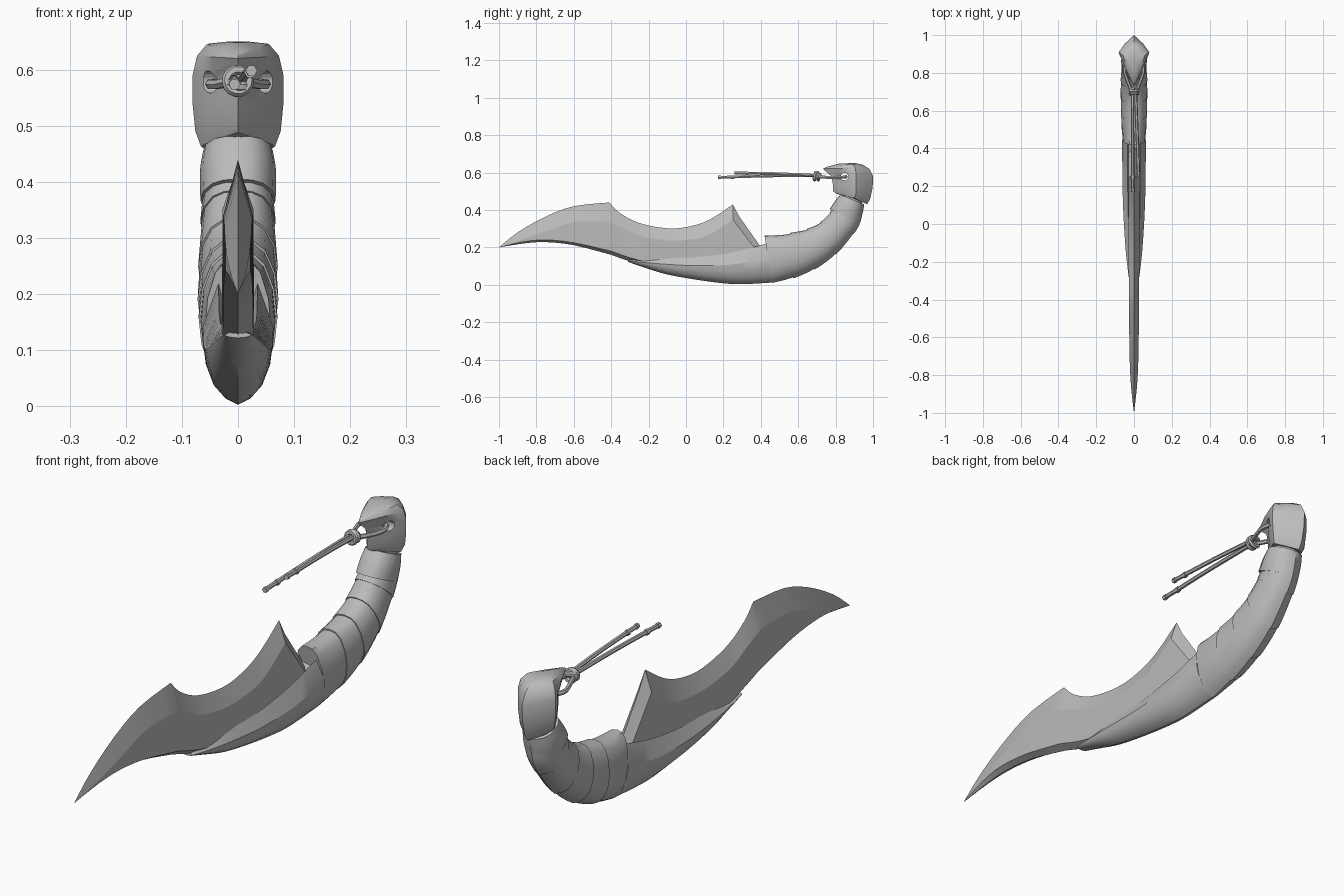
import bpy, bmesh, math
from mathutils import Vector

cube = bpy.data.objects.get("Cube")
if cube:
    bpy.data.objects.remove(cube, do_unlink=True)

grey = bpy.data.materials.new("plain grey")
grey.use_nodes = True
grey.diffuse_color = (0.5, 0.5, 0.5, 1)
grey.node_tree.nodes["Principled BSDF"].inputs["Base Color"].default_value = (0.5, 0.5, 0.5, 1)


def finish(obj, angle=30):
    obj.data.materials.clear()
    obj.data.materials.append(grey)
    bpy.ops.object.select_all(action="DESELECT")
    obj.select_set(True)
    bpy.context.view_layer.objects.active = obj
    bpy.ops.object.shade_smooth_by_angle(angle=math.radians(angle))
    return obj


def spline(stations, steps):
    """Smooth curve through equal-length number rows."""
    rows, last = [], len(stations) - 1
    for i in range(last):
        quad = [stations[max(0, min(last, i + k))] for k in (-1, 0, 1, 2)]
        for s in range(steps):
            t = s / steps
            rows.append([0.5 * (2 * b + (c - a) * t + (2 * a - 5 * b + 4 * c - d) * t * t
                                + (3 * b - a - 3 * c + d) * t ** 3) for a, b, c, d in zip(*quad)])
    return rows + [list(stations[-1])]


def loft(name, rings, angle=30):
    """Skin closed rings of points and cap both ends."""
    bm = bmesh.new()
    loops = [[bm.verts.new(p) for p in ring] for ring in rings]
    n = len(loops[0])
    for a, b in zip(loops, loops[1:]):
        for i in range(n):
            bm.faces.new((a[i], a[(i + 1) % n], b[(i + 1) % n], b[i]))
    bm.faces.new(loops[0])
    bm.faces.new(loops[-1])
    bmesh.ops.remove_doubles(bm, verts=bm.verts, dist=0.0004)
    bmesh.ops.recalc_face_normals(bm, faces=bm.faces)
    mesh = bpy.data.meshes.new(name)
    bm.to_mesh(mesh)
    bm.free()
    obj = bpy.data.objects.new(name, mesh)
    bpy.context.collection.objects.link(obj)
    return finish(obj, angle)


def mirrored(half):
    """Close a half ring whose first and last points lie on x = 0."""
    return half + [Vector((-p.x, p.y, p.z)) for p in reversed(half[1:-1])]


def section(row, profile, grow=1.0):
    """Cross-section between a lower and an upper outline point."""
    low, up, w = Vector((0, row[0], row[1])), Vector((0, row[2], row[3])), row[4]
    mid = (low + up) / 2
    return mirrored([Vector((x * w * grow, 0, 0)) + mid + (low.lerp(up, t) - mid) * grow
                     for x, t in profile])


# Blade: edge, bevel, lower bevel and spine as (y, z) pairs, then half thickness
blade_rows = [
    (-1, .20, -1, .20, -1, .20, -1, .20, 0),
    (-.9, .28, -.88, .24, -.87, .23, -.86, .222, .014),
    (-.75, .365, -.75, .285, -.75, .24, -.75, .228, .022),
    (-.6, .42, -.6, .335, -.6, .225, -.6, .212, .025),
    (-.41, .44, -.42, .338, -.4, .18, -.4, .16, .027),
    (-.355, .385, -.33, .30, -.3, .145, -.3, .125, .027),
    (-.25, .33, -.24, .26, -.2, .12, -.2, .1, .028),
    (-.1, .302, -.1, .238, -.1, .1, -.1, .08, .028),
    (.02, .312, .02, .242, .05, .1, .05, .07, .028),
    (.13, .35, .12, .265, .2, .11, .2, .07, .028),
    (.25, .43, .25, .35, .375, .185, .38, .1, .028)]
rows = spline(blade_rows[:5], 3)[:-1] + spline(blade_rows[4:], 3)
rows.append([.25, .43, .285, .365, .405, .195, .42, .12, 0])
loft("blade", [mirrored([Vector((0, r[0], r[1])), Vector((r[8], r[2], r[3])),
                         Vector((r[8], r[4], r[5])), Vector((0, r[6], r[7]))]) for r in rows], 14)

# Guard: long sheath that cups the lower part of the blade
guard_profile = [(0, 0), (.35, .06), (.7, .2), (.93, .42), (1, .62), (.55, 1), (.45, .88), (0, .85)]
guard_rows = [(-.31, .122, -.31, .132, .024), (-.2, .085, -.2, .137, .038), (-.1, .055, -.1, .143, .047),
              (.05, .028, .05, .147, .056), (.2, .008, .2, .165, .061), (.3, .003, .3, .185, .062),
              (.46, .012, .43, .22, .063)]
loft("guard", [section(r, guard_profile) for r in spline(guard_rows, 3)], 28)

# Grip: overlapping curved plates, each flaring over the next
grip_profile = [(0, 0), (.35, .05), (.7, .15), (.93, .31), (1, .5), (.92, .72), (.68, .9), (.38, .98), (0, 1)]
grip_rows = [(.46, .012, .42, .262, .058), (.53, .025, .51, .268, .067), (.62, .052, .6, .285, .07),
             (.71, .096, .66, .303, .071), (.80, .162, .72, .335, .07), (.88, .252, .76, .375, .067),
             (.934, .335, .79, .415, .064), (.95, .43, .84, .48, .06)]
grip = spline(grip_rows, 4)
cuts = [0, 6, 11, 16, 21, 25]
for k, (a, b) in enumerate(zip(cuts, cuts[1:])):
    part = grip[a:b + 2]
    loft(f"grip_plate_{k + 1}", [section(r, grip_profile, 1.015 - .05 * i / (len(part) - 1))
                                 for i, r in enumerate(part)], 35)

# Collar at the top of the grip, and the neck that enters the pommel
collar_rows = [(.93, .33, .768, .405, .067), (.945, .385, .798, .45, .068), (.953, .43, .825, .482, .062)]
loft("collar", [section(r, grip_profile) for r in spline(collar_rows, 3)], 35)
neck_rows = [(.94, .41, .84, .465, .052), (.94, .48, .85, .51, .045)]
loft("neck", [section(r, grip_profile) for r in neck_rows])

# Pommel: leaf-shaped rings given as front, side and back (y, z), then half width
pommel_rows = [(.80, .488, .90, .463, .968, .43, .066), (.787, .5, .91, .49, .985, .46, .076),
               (.785, .54, .91, .54, .998, .52, .081), (.778, .58, .91, .59, 1.0, .58, .081),
               (.732, .62, .905, .625, .98, .62, .073), (.75, .63, .89, .646, .945, .642, .055),
               (.82, .648, .87, .65, .91, .65, .02)]
rings = []
for fy, fz, sy, sz, by, bz, w in pommel_rows:
    front, side, back = Vector((0, fy, fz)), Vector((w, sy, sz)), Vector((0, by, bz))
    bulge = Vector((w * .1, 0, 0))
    rings.append(mirrored([front, front.lerp(side, .5) + bulge, front.lerp(side, .85) + bulge * .7,
                           side, side.lerp(back, .5) + bulge, back]))
pommel = loft("pommel", rings, 35)

# Cord hole through the pommel
bpy.ops.mesh.primitive_cylinder_add(vertices=16, radius=.02, depth=.4, location=(0, .848, .578),
                                    rotation=(0, math.pi / 2, 0))
cutter = bpy.context.object
cutter.name = "hole_cutter"
cutter.hide_render = True
hole = pommel.modifiers.new("cord_hole", "BOOLEAN")
hole.operation = "DIFFERENCE"
hole.object = cutter
bpy.context.view_layer.objects.active = pommel
bpy.ops.object.modifier_apply(modifier="cord_hole")
bpy.data.objects.remove(cutter, do_unlink=True)
finish(pommel, 35)


def cord(name, points, radius):
    """Round cord along a smoothed path, turned into a mesh."""
    path = spline(points, 4)
    curve = bpy.data.curves.new(name, "CURVE")
    curve.dimensions = "3D"
    curve.bevel_depth = radius
    curve.bevel_resolution = 1
    curve.use_fill_caps = True
    line = curve.splines.new("POLY")
    line.points.add(len(path) - 1)
    for pt, co in zip(line.points, path):
        pt.co = (*co, 1)
    obj = bpy.data.objects.new(name, curve)
    bpy.context.collection.objects.link(obj)
    bpy.ops.object.select_all(action="DESELECT")
    obj.select_set(True)
    bpy.context.view_layer.objects.active = obj
    bpy.ops.object.convert(target="MESH")
    finish(bpy.context.object, 50)


# Cord loop through the hole, two hanging strands with end sleeves
cord("cord_loop", [(.008, .69, .58), (.035, .76, .574), (.05, .81, .574), (.04, .848, .576), (0, .855, .578),
                   (-.04, .848, .576), (-.05, .81, .574), (-.035, .76, .574), (-.008, .69, .58)], .009)
for side, end in (("left", Vector((.024, .26, .598))), ("right", Vector((-.006, .17, .574)))):
    start = Vector((.008 if side == "left" else -.008, .71, .584))
    cord(f"{side}_strand", [start, start.lerp(end, .5) + Vector((0, 0, .003)), end], .0085)
    cord(f"{side}_sleeve", [start.lerp(end, .84), start.lerp(end, .87)], .0115)
    cord(f"{side}_end", [start.lerp(end, .97), end], .0105)

# Knot that ties the strands together
for k, (turn, tilt, y) in enumerate(((1.4, .4, .69), (1.7, -.5, .705), (.5, .3, .7))):
    bpy.ops.mesh.primitive_torus_add(major_radius=.02, minor_radius=.009, major_segments=14, minor_segments=6,
                                     location=(0, y, .58), rotation=(turn, tilt, 0))
    bpy.context.object.name = f"knot_wrap_{k + 1}"
    finish(bpy.context.object, 50)
